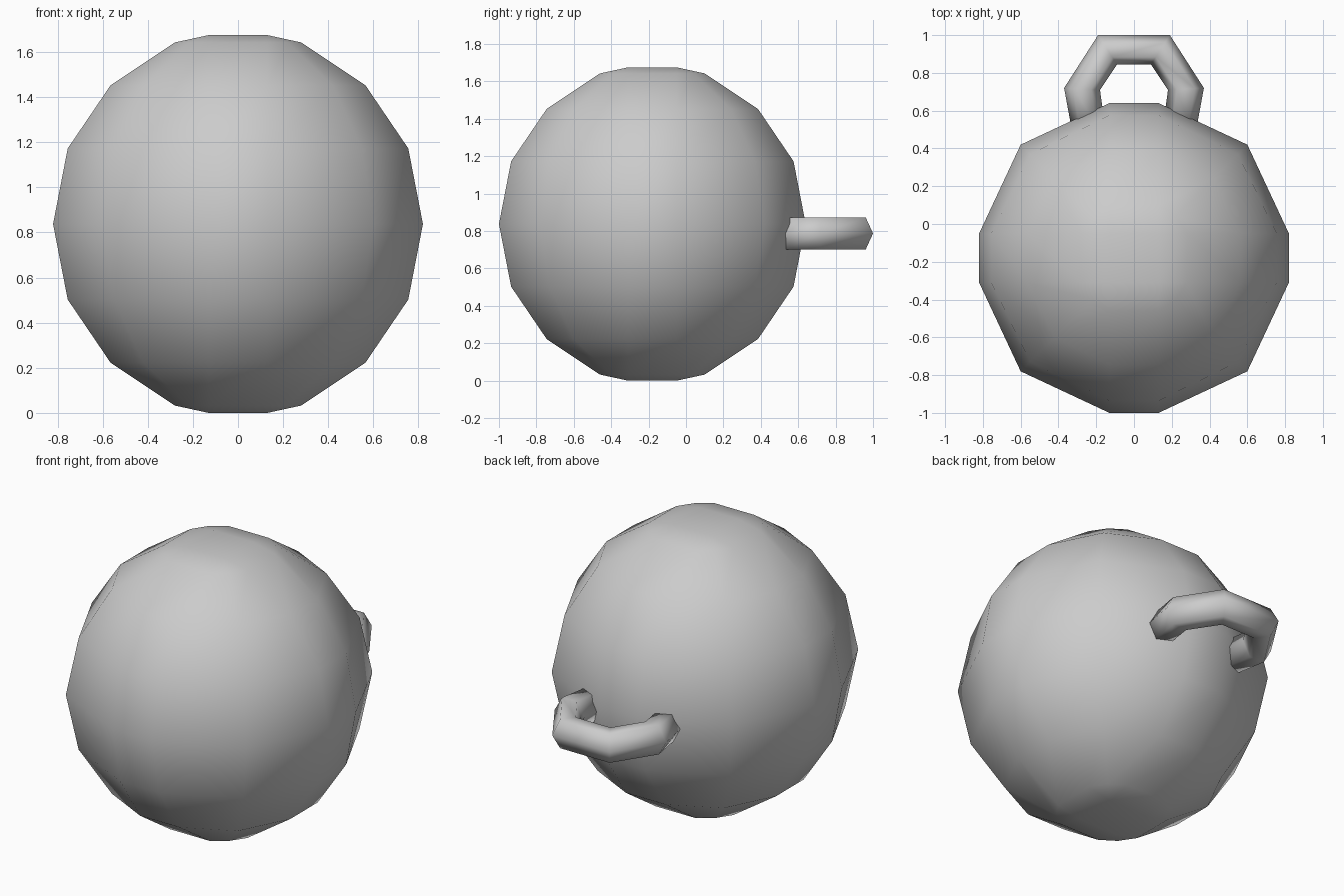
import bpy, bmesh, math

if "Cube" in bpy.data.objects:
    bpy.data.objects.remove(bpy.data.objects["Cube"])

CY, CZ = -0.18, 0.8375   # ball centre


def finish(name, bm):
    bmesh.ops.remove_doubles(bm, verts=bm.verts, dist=0.0005)
    bmesh.ops.recalc_face_normals(bm, faces=bm.faces)
    mesh = bpy.data.meshes.new(name)
    bm.to_mesh(mesh)
    bm.free()
    for p in mesh.polygons:
        p.use_smooth = True
    ob = bpy.data.objects.new(name, mesh)
    bpy.context.collection.objects.link(ob)
    return ob


def loft(bm, rings):
    """Join closed rings of points and cap both ends."""
    loops = [[bm.verts.new(p) for p in r] for r in rings]
    n = len(loops[0])
    for a, b in zip(loops, loops[1:]):
        for i in range(n):
            j = (i + 1) % n
            bm.faces.new((a[i], a[j], b[j], b[i]))
    bm.faces.new(loops[0])
    bm.faces.new(loops[-1])


# Ball: each ring has four narrow flats joined by diagonal corners
FLAT = 0.13


def ball_ring(r, diag, z):
    pts = []
    for k in range(4):
        a = k * math.pi / 2
        c, s = math.cos(a), math.sin(a)
        for x, y in ((r, -FLAT), (r, FLAT), (diag, diag)):
            pts.append((x * c - y * s, CY + x * s + y * c, CZ + z))
    return pts


half = [(0.755, 0.55, 0.335), (0.565, 0.42, 0.615), (0.28, 0.22, 0.805)]
profile = [(r, d, -z) for r, d, z in reversed(half)] + [(0.82, 0.60, 0.0)] + half
bm = bmesh.new()
loft(bm, [ball_ring(*p) for p in profile])
# Square end caps replace the open pole faces
bmesh.ops.delete(bm, geom=[f for f in bm.faces if len(f.verts) == 12], context='FACES')
for s in (-1, 1):
    r, d, z = half[-1]
    ring = [bm.verts.new(p) for p in ball_ring(r, d, s * z)]
    cap = [bm.verts.new((x * FLAT, CY + y * FLAT, CZ + s * 0.8375))
           for x, y in ((1, -1), (1, 1), (-1, 1), (-1, -1))]
    bm.faces.new(cap)
    for k in range(4):
        q, nxt = cap[k], cap[(k + 1) % 4]
        a, b, c, e = (ring[(3 * k + i) % 12] for i in range(4))
        bm.faces.new((q, a, b, nxt))
        bm.faces.new((nxt, b, c))
        bm.faces.new((nxt, c, e))
finish("ball_body", bm)

# Handle: six-sided tube between an outer and an inner outline, mirrored in x
outer = [(0.335, 0.53), (0.37, 0.72), (0.19, 1.0)]
inner = [(0.155, 0.53), (0.18, 0.71), (0.09, 0.845)]
stations = list(zip(outer, inner))
stations += [((-o[0], o[1]), (-i[0], i[1])) for o, i in reversed(stations)]
rings = []
for o, i in stations:
    ring = []
    for k in range(6):
        a = k * math.pi / 3
        t = (1 + math.cos(a)) / 2
        ring.append((i[0] + (o[0] - i[0]) * t, i[1] + (o[1] - i[1]) * t,
                     0.787 + 0.098 * math.sin(a)))
    rings.append(ring)
bm = bmesh.new()
loft(bm, rings)
finish("handle", bm)
